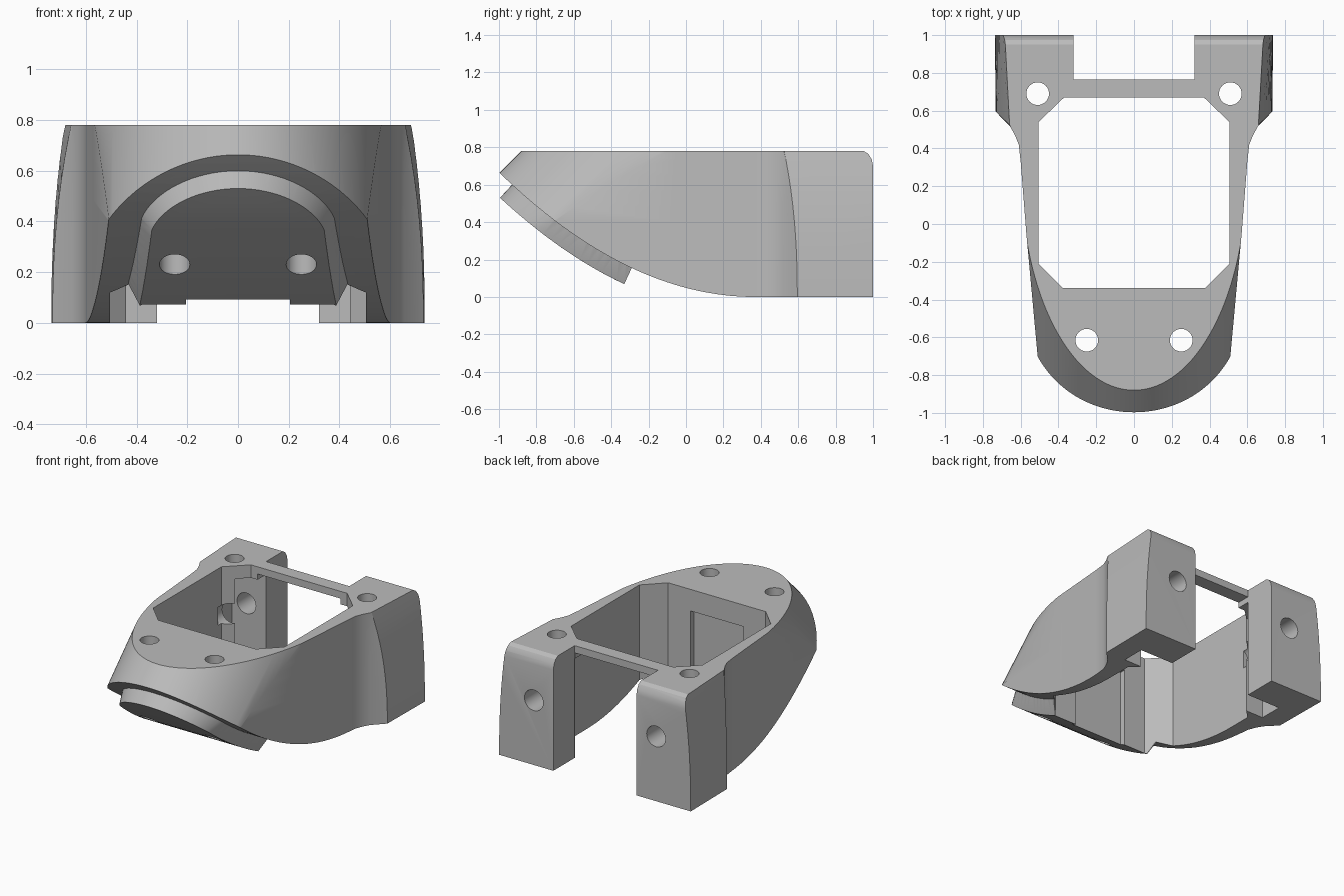
import bpy, bmesh, math
from mathutils import Vector

if "Cube" in bpy.data.objects:
    bpy.data.objects.remove(bpy.data.objects["Cube"])

TOP = 0.78
grey = bpy.data.materials.new("plain_grey")
grey.use_nodes = True
grey.diffuse_color = (0.5, 0.5, 0.5, 1)
grey.node_tree.nodes["Principled BSDF"].inputs["Base Color"].default_value = (0.5, 0.5, 0.5, 1)


def loft(name, rings):
    """Closed solid through rings of equal length."""
    bm = bmesh.new()
    vs = [[bm.verts.new(p) for p in r] for r in rings]
    n = len(vs[0])
    for a, b in zip(vs, vs[1:]):
        for i in range(n):
            j = (i + 1) % n
            bm.faces.new((a[i], a[j], b[j], b[i]))
    bm.faces.new(vs[0][::-1])
    bm.faces.new(vs[-1])
    bmesh.ops.recalc_face_normals(bm, faces=bm.faces)
    me = bpy.data.meshes.new(name)
    bm.to_mesh(me)
    bm.free()
    me.materials.append(grey)
    ob = bpy.data.objects.new(name, me)
    bpy.context.collection.objects.link(ob)
    return ob


def mirror(half):
    return half + [(-x, y) for x, y in reversed(half)]


def prism(name, plan, z0, z1):
    return loft(name, [[(x, y, z) for x, y in plan] for z in (z0, z1)])


def box(name, x, y0, y1, z0, z1):
    return prism(name, mirror([(x, y0), (x, y1)]), z0, z1)


def tube(name, centre, radius, axis):
    """Cylinder cutter along z or y."""
    rings = []
    for t in (-0.9, 0.9):
        ring = []
        for i in range(32):
            a = math.tau * i / 32
            u, v = radius * math.cos(a), radius * math.sin(a)
            off = (u, v, t) if axis == "z" else (u, t / 2, v)
            ring.append(Vector(centre) + Vector(off))
        rings.append(ring)
    return loft(name, rings)


def combine(target, tool, operation):
    mod = target.modifiers.new(tool.name, "BOOLEAN")
    mod.operation = operation
    mod.solver = "EXACT"
    mod.object = tool
    tool.hide_render = True
    dg = bpy.context.evaluated_depsgraph_get()
    me = bpy.data.meshes.new_from_object(target.evaluated_get(dg))
    target.modifiers.clear()
    target.data = me
    bpy.data.objects.remove(tool)


def belly(y):
    return 0.355 * max(0.37 - y, 0) ** 2


# Body: plan outline whose rear shoulders lean inwards towards the top
rings = []
for k in range(13):
    z = -0.1 + k / 12
    s = (max(z, 0) / TOP) ** 2.3
    half = [(0.464, -1.2), (0.57, -0.05), (0.6, 0.33), (0.61, 0.42), (0.63, 0.47),
            (0.655, 0.515), (0.732 - 0.073 * s, 0.595 - 0.07 * s), (0.738 - 0.048 * s, 1.1)]
    rings.append([(x, y, z) for x, y in mirror(half)])
body = loft("housing_body", rings)

# Side silhouette: curved belly, raked nose and rounded rear top edge
side = [(-1 + 1.37 * i / 32, belly(-1 + 1.37 * i / 32)) for i in range(33)]
side += [(1, 0), (1, 0.7), (0.993, 0.735), (0.975, 0.765), (0.95, TOP), (-1.1, TOP), (-1.1, 0.75)]
combine(body, loft("side_shape", [[(x, y, z) for y, z in side] for x in (-1, 1)]), "INTERSECT")

# Nose: elliptical column raked forward at 45 degrees
half = []
for i in range(33):
    a = math.pi / 2 * i / 32
    half.append((0.595 * math.sin(a), 0.254 - 1.134 * math.cos(a)))
half += [(1.2, 0.254), (1.2, 3)]
plan = half + [(-x, y) for x, y in reversed(half[1:])]
combine(body, loft("nose_shape", [[(x, y - (TOP - z), z) for x, y in plan]
                                 for z in (-0.1, 0.95)]), "INTERSECT")

# Tongue: raised pad following the curved underside
def pad_ring(depth, width, corner):
    """Outline on the belly curve, pushed out along its normal."""
    flat = [(width * math.sin(a), corner - (0.93 + corner) * (math.cos(a) - 0.25) / 0.75)
            for a in [math.acos(0.25) * i / 16 for i in range(-16, 17)]]
    scale = width / flat[-1][0]
    flat = [(x * scale, y) for x, y in flat]
    return flat, depth


def pad_point(x, y, depth):
    n = Vector((-0.71 * (0.37 - y), -1)).normalized() * depth
    return (x, y + n.x, belly(y) + n.y)


bm = bmesh.new()
layers = []
for depth, width, corner in ((-0.04, 0.39, -0.7), (0, 0.38, -0.71), (0.095, 0.34, -0.745)):
    front, _ = pad_ring(depth, width, corner)
    rows = []
    for r in range(13):
        t = r / 12
        rows.append([bm.verts.new(pad_point(x * (1 + 0.14 * t), y + (-0.29 - y) * t, depth))
                     for x, y in front])
    layers.append(rows)


def border(rows):
    return (rows[0] + [r[-1] for r in rows[1:]] + rows[-1][-2::-1]
            + [r[0] for r in rows[-2:0:-1]])


for rows in (layers[0], layers[-1]):
    for a, b in zip(rows, rows[1:]):
        for i in range(len(a) - 1):
            bm.faces.new((a[i], a[i + 1], b[i + 1], b[i]))
for upper, lower in zip(layers, layers[1:]):
    a, b = border(upper), border(lower)
    for i in range(len(a)):
        bm.faces.new((a[i - 1], a[i], b[i], b[i - 1]))
bmesh.ops.delete(bm, geom=[v for v in bm.verts if not v.link_faces], context="VERTS")
bmesh.ops.recalc_face_normals(bm, faces=bm.faces)
me = bpy.data.meshes.new("tongue")
bm.to_mesh(me)
bm.free()
me.materials.append(grey)
tongue = bpy.data.objects.new("tongue", me)
bpy.context.collection.objects.link(tongue)
combine(body, tongue, "UNION")

# Central opening, rear gap between the legs, space under the rear bar
opening = mirror([(0.375, -0.34), (0.505, -0.21), (0.505, 0.54), (0.37, 0.67)])
cutters = [
    prism("opening", opening, -0.2, 1),
    box("rear_gap", 0.32, 0.765, 1.2, -0.2, 1),
    box("plate_undercut", 0.58, 0.6, 0.764, -0.2, 0.69),
    box("bar_undercut", 0.319, 0.5, 0.8, -0.2, 0.73),
    box("front_recess", 0.205, -0.38, -0.2, -0.2, 0.63),
]

# Screw holes down through the plate and nose, and back through the legs
for sx in (-1, 1):
    cutters.append(tube("rear_screw_hole", (sx * 0.51, 0.69, 0.5), 0.06, "z"))
    cutters.append(tube("nose_screw_hole", (sx * 0.25, -0.615, 0.5), 0.06, "z"))
    cutters.append(tube("leg_hole", (sx * 0.47, 0.95, 0.45), 0.072, "y"))
for cutter in cutters:
    combine(body, cutter, "DIFFERENCE")

bpy.ops.object.select_all(action="DESELECT")
body.select_set(True)
bpy.context.view_layer.objects.active = body
bpy.ops.object.shade_smooth_by_angle(angle=math.radians(25))
